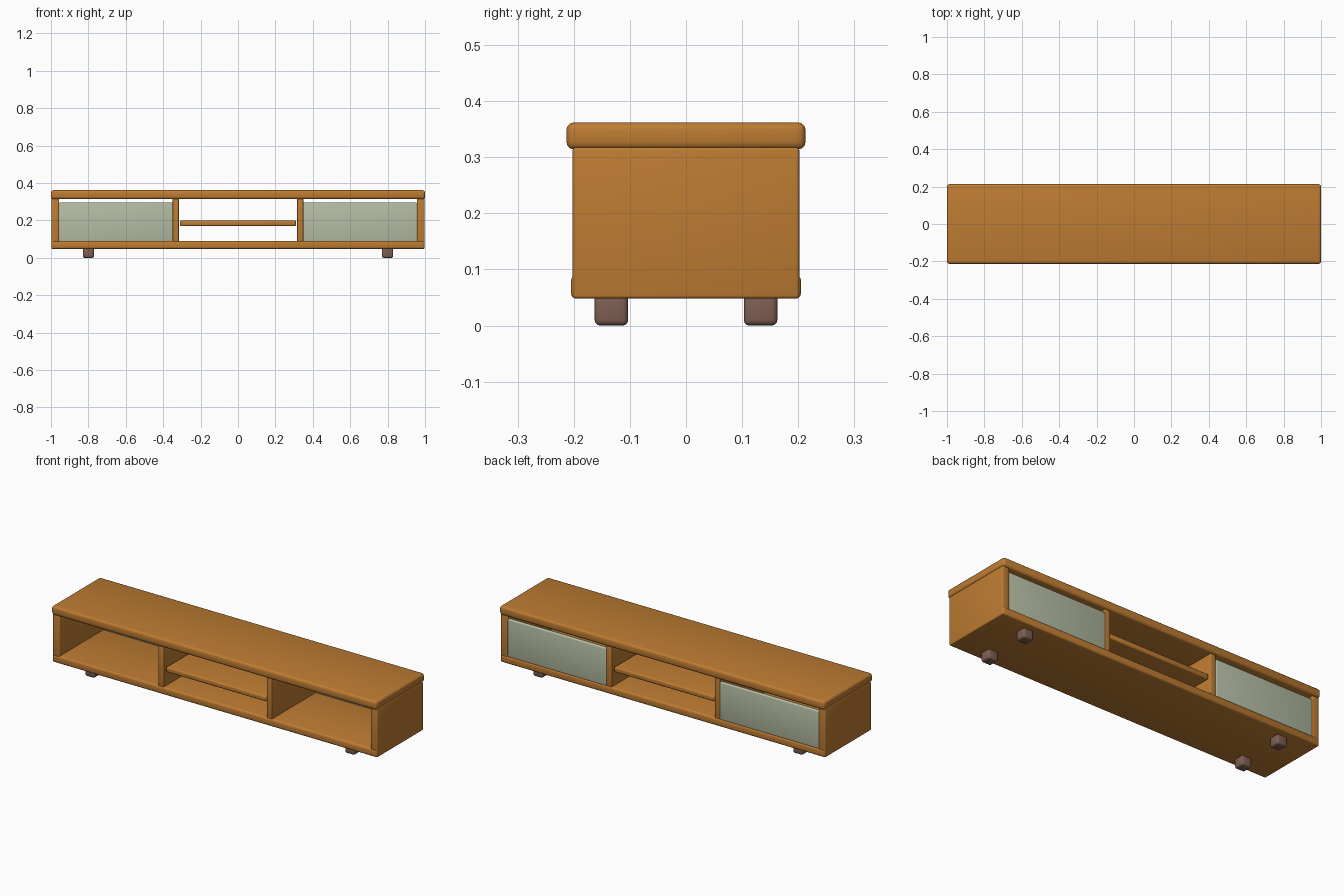
import bpy, math

if "Cube" in bpy.data.objects:
    bpy.data.objects.remove(bpy.data.objects["Cube"])


def mat(name, rgb):
    m = bpy.data.materials.new(name)
    m.diffuse_color = (*rgb, 1)
    m.use_nodes = True
    m.node_tree.nodes["Principled BSDF"].inputs["Base Color"].default_value = m.diffuse_color
    return m


wood = mat("warm_wood", (0.51, 0.20, 0.032))
sage = mat("sage_panel", (0.46, 0.51, 0.37))
dark = mat("dark_foot", (0.21, 0.115, 0.085))


def box(name, x, y, z, material, bevel):
    """Rounded box from (min, max) ranges."""
    bpy.ops.mesh.primitive_cube_add(
        size=1, location=[(a + b) / 2 for a, b in (x, y, z)])
    o = bpy.context.object
    o.name = name
    o.scale = [b - a for a, b in (x, y, z)]
    bpy.ops.object.transform_apply(location=False, rotation=False, scale=True)
    o.data.materials.append(material)
    m = o.modifiers.new("rounded_edges", 'BEVEL')
    m.width = bevel
    m.segments = 3
    bpy.ops.object.modifier_apply(modifier=m.name)
    bpy.ops.object.shade_smooth_by_angle(angle=math.radians(35))
    return o


def span(c, half):
    return (c - half, c + half)


# Horizontal boards
box("top_board", (-1, 1), (-0.213, 0.213), (0.314, 0.362), wood, 0.013)
box("bottom_board", (-0.996, 0.996), (-0.205, 0.205), (0.048, 0.090), wood, 0.01)
box("middle_shelf", (-0.31, 0.31), (-0.192, 0.192), (0.17, 0.20), wood, 0.008)

for s, side in ((-1, "left"), (1, "right")):
    # Side walls and compartment dividers
    box(side + "_wall", span(s * 0.977, 0.021), (-0.202, 0.202),
        (0.048, 0.318), wood, 0.006)
    box(side + "_divider", span(s * 0.333, 0.017), (-0.2, 0.2),
        (0.08, 0.32), wood, 0.004)
    # Panel closing each end compartment on the back side
    box(side + "_panel", span(s * 0.653, 0.305), (0.182, 0.202),
        (0.086, 0.296), sage, 0.006)
    # Feet
    for t, end in ((-1, "front"), (1, "back")):
        box(f"{end}_{side}_foot", span(s * 0.8, 0.03), span(t * 0.133, 0.03),
            (0, 0.06), dark, 0.01)
